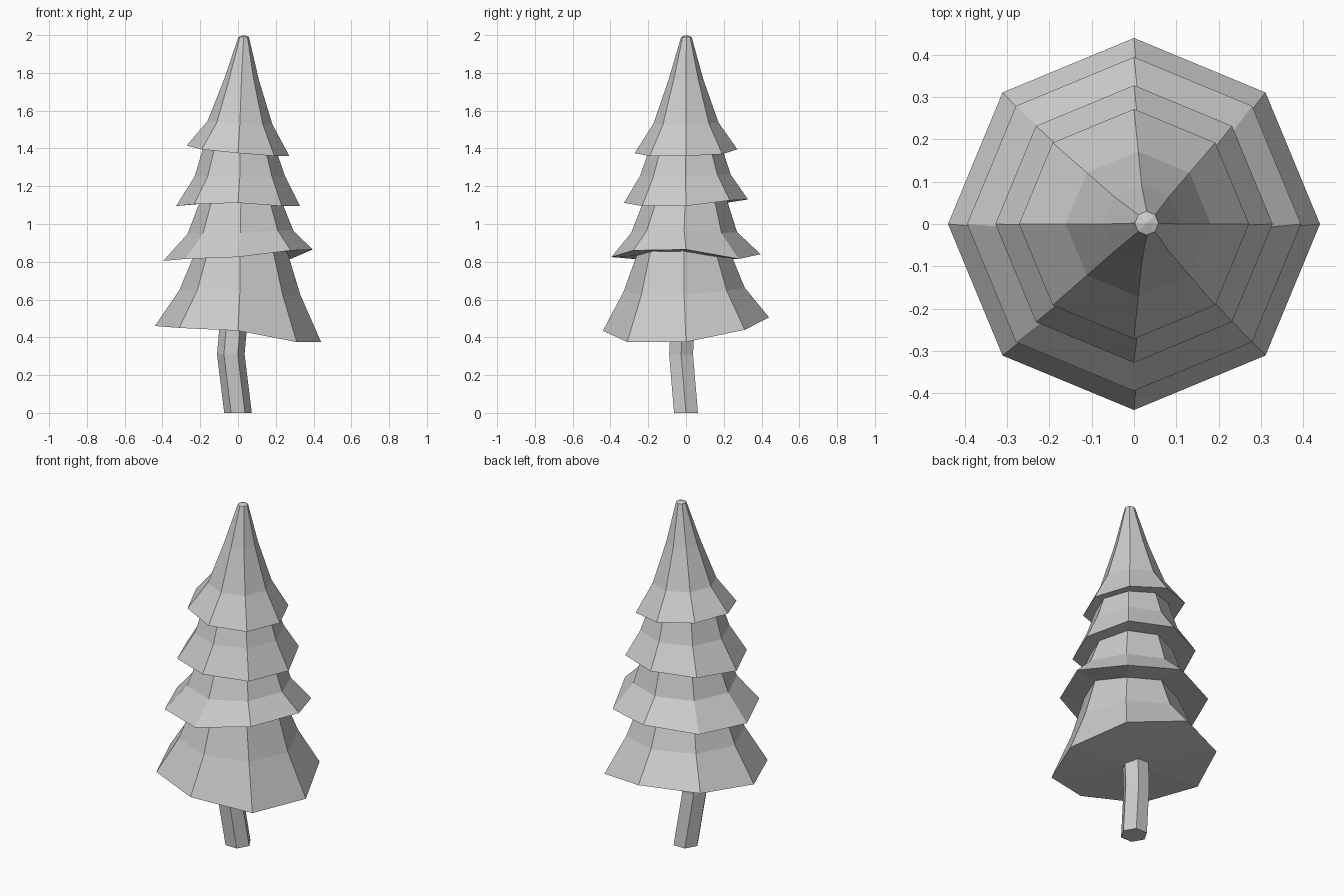
import bpy, bmesh
from math import cos, sin, tau

if "Cube" in bpy.data.objects:
    bpy.data.objects.remove(bpy.data.objects["Cube"])


def ring(bm, n, r, cx, cy, heights):
    """Add a loop of n vertices with one height per corner."""
    return [bm.verts.new((cx + r * cos(tau * i / n), cy + r * sin(tau * i / n), heights[i]))
            for i in range(n)]


def bridge(bm, a, b):
    n = len(a)
    for i in range(n):
        j = (i + 1) % n
        bm.faces.new((a[i], a[j], b[j], b[i]))


def cap(bm, loop, co):
    """Close a loop with a fan to a centre point."""
    c = bm.verts.new(co)
    for i in range(len(loop)):
        bm.faces.new((loop[i], loop[(i + 1) % len(loop)], c))


def finish(bm, name):
    bmesh.ops.recalc_face_normals(bm, faces=bm.faces[:])
    me = bpy.data.meshes.new(name)
    bm.to_mesh(me)
    bm.free()
    ob = bpy.data.objects.new(name, me)
    bpy.context.collection.objects.link(ob)


def wobble(z, rim, k):
    """Heights around z that follow the uneven rim by factor k."""
    mean = sum(rim) / len(rim)
    return [z + k * (h - mean) for h in rim]


# Crooked hexagonal trunk
bm = bmesh.new()
loops = [ring(bm, 6, 0.073, x, y, [z] * 6)
         for x, y, z in ((0, 0, 0), (-0.038, -0.026, 0.31), (-0.025, -0.018, 0.46))]
for a, b in zip(loops, loops[1:]):
    bridge(bm, a, b)
cap(bm, loops[0], (0, 0, 0))
cap(bm, loops[-1], (-0.025, -0.018, 0.46))
finish(bm, "trunk")

# Foliage tiers: rim radius, uneven rim heights (counter-clockwise from +x),
# then upper loops as (radius, centre x, centre y, z)
tiers = [
    (0.44, (0.375, 0.44, 0.505, 0.49, 0.46, 0.45, 0.435, 0.375),
     [(0.32, 0.01, -0.01, 0.645)], (0.25, 0.01, -0.012)),
    (0.395, (0.865, 0.815, 0.84, 0.815, 0.805, 0.815, 0.825, 0.86),
     [(0.28, 0.013, -0.01, 0.955)], (0.222, 0.015, -0.005)),
    (0.328, (1.095, 1.125, 1.13, 1.115, 1.095, 1.105, 1.112, 1.095),
     [(0.24, 0.01, -0.003, 1.255)], (0.195, 0.012, -0.003)),
    (0.272, (1.36, 1.37, 1.395, 1.41, 1.415, 1.395, 1.375, 1.36),
     [(0.172, 0.01, 0.0, 1.535), (0.092, 0.018, 0.0, 1.765)], None),
]

bm = bmesh.new()
last = None
for t, (radius, rim, uppers, neck) in enumerate(tiers):
    loop = ring(bm, 8, radius, 0, 0, rim)
    if last:
        bridge(bm, last, loop)          # underside of the overhang
    else:
        cap(bm, loop, (0, 0, 0.44))
    last = loop
    for k, (r, x, y, z) in enumerate(uppers):
        loop = ring(bm, 8, r, x, y, wobble(z, rim, 0.3 if k == 0 else 0))
        bridge(bm, last, loop)
        last = loop
    if neck:
        above = tiers[t + 1][1]
        z = sum(above) / 8 + 0.005
        loop = ring(bm, 8, *neck, wobble(z, above, 0.6))
        bridge(bm, last, loop)
        last = loop

# Blunt tip
tip = ring(bm, 8, 0.028, 0.03, 0.002, [1.99] * 8)
bridge(bm, last, tip)
cap(bm, tip, (0.03, 0.002, 2.0))
finish(bm, "foliage")
